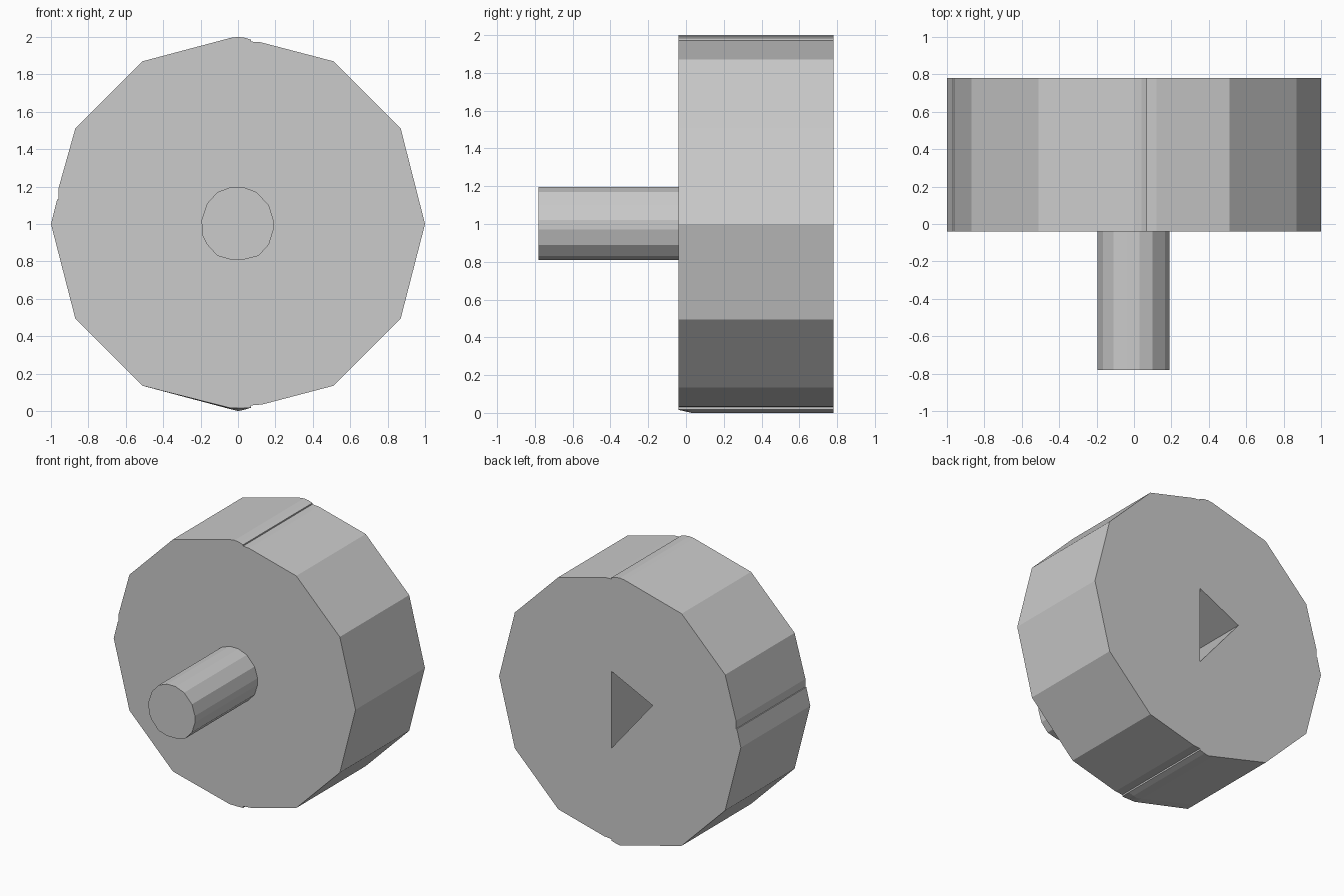
import bpy
import bmesh

if "Cube" in bpy.data.objects:
    bpy.data.objects.remove(bpy.data.objects["Cube"])


def extrude_profile(name, profile, ys, tweak=None):
    """Solid from an (x, z) outline repeated at each y, capped at both ends."""
    bm = bmesh.new()
    rings = []
    for i, y in enumerate(ys):
        pts = [tweak(x, z) if tweak and i == 0 else (x, z) for x, z in profile]
        rings.append([bm.verts.new((x, y, z)) for x, z in pts])
    n = len(profile)
    for a, b in zip(rings, rings[1:]):
        for i in range(n):
            j = (i + 1) % n
            bm.faces.new((a[i], a[j], b[j], b[i]))
    bm.faces.new(rings[0])
    bm.faces.new(rings[-1][::-1])
    bmesh.ops.recalc_face_normals(bm, faces=bm.faces)
    mesh = bpy.data.meshes.new(name)
    bm.to_mesh(mesh)
    bm.free()
    obj = bpy.data.objects.new(name, mesh)
    bpy.context.collection.objects.link(obj)
    return obj


# Twelve-sided wheel outline with small seam steps at top, bottom and left
wheel_outline = [
    (0, 2), (0.04, 1.995), (0.07, 1.985), (0.07, 1.975), (0.12, 1.972),
    (0.51, 1.87), (0.87, 1.51), (1, 1), (0.87, 0.495), (0.51, 0.135),
    (0.13, 0.035), (0.07, 0.03), (0.07, 0.018), (0.03, 0.006), (0, 0),
    (-0.04, 0.01), (-0.51, 0.135), (-0.87, 0.495), (-1, 1),
    (-0.967, 1.13), (-0.96, 1.13), (-0.96, 1.19), (-0.87, 1.51),
    (-0.51, 1.87), (-0.04, 1.995),
]
# The lowest part of the front rim is slightly chamfered
wheel = extrude_profile("wheel", wheel_outline, (-0.04, 0.03, 0.78),
                        lambda x, z: (x, max(z, 0.016)))

# Triangular socket in the back face
cutter = extrude_profile("socket_cutter",
                         [(0.07, 1.285), (0.07, 0.71), (-0.27, 1.12)], (0.0, 0.9))
cutter.hide_render = True
cut = wheel.modifiers.new("socket", "BOOLEAN")
cut.operation = "DIFFERENCE"
cut.solver = "EXACT"
cut.object = cutter
depsgraph = bpy.context.evaluated_depsgraph_get()
wheel.data = bpy.data.meshes.new_from_object(wheel.evaluated_get(depsgraph))
wheel.modifiers.clear()
bpy.data.objects.remove(cutter)

# Axle peg on the front
peg_outline = [
    (0.03, 0.81), (0.11, 0.83), (0.165, 0.89), (0.19, 0.97), (0.19, 1.02),
    (0.165, 1.1), (0.1, 1.17), (0.03, 1.197), (-0.04, 1.197), (-0.11, 1.17),
    (-0.165, 1.11), (-0.195, 1.02), (-0.19, 0.94), (-0.165, 0.89),
    (-0.11, 0.83), (-0.04, 0.81),
]
extrude_profile("axle_peg", peg_outline, (-0.78, -0.02))
